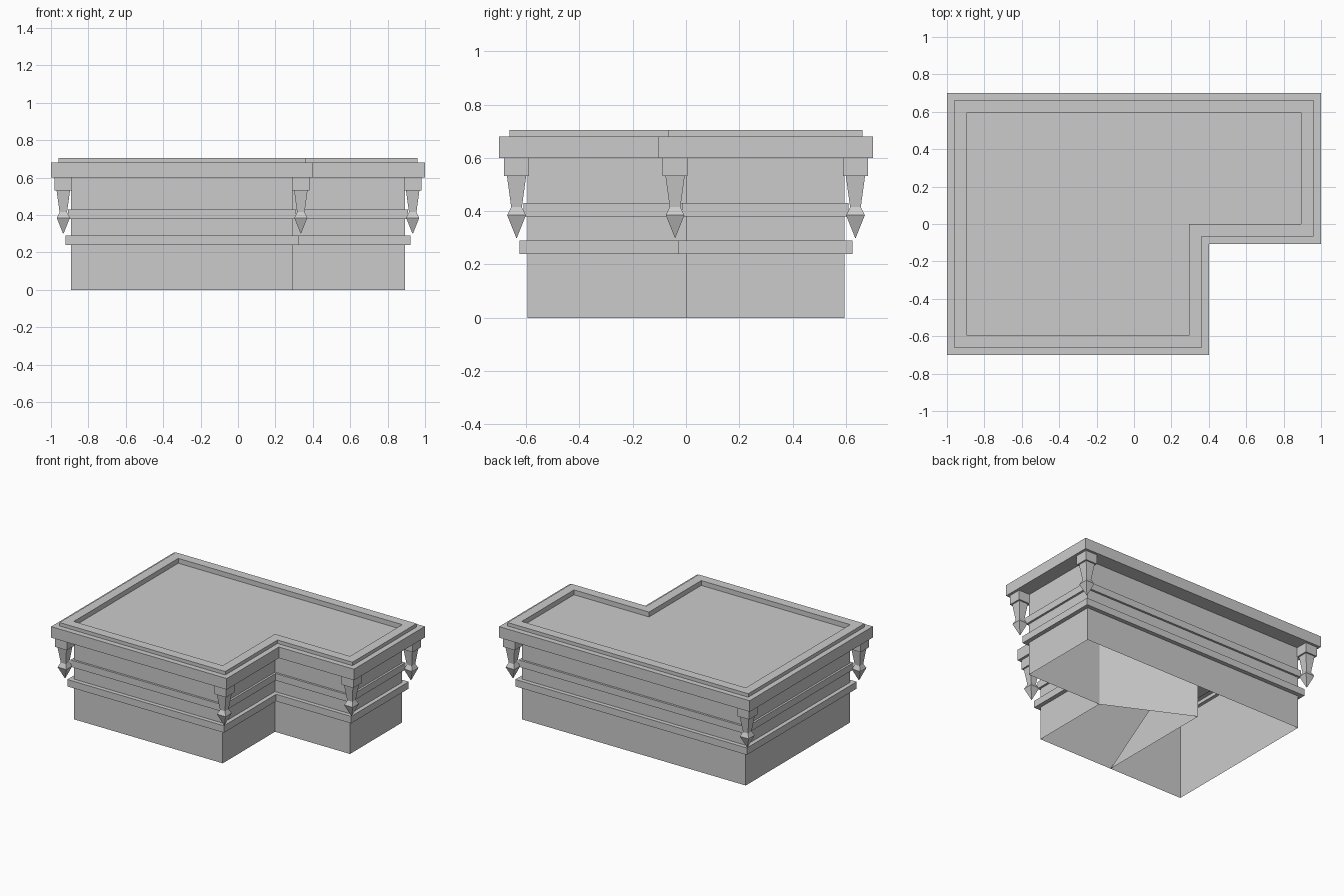
import bpy, bmesh

if "Cube" in bpy.data.objects:
    bpy.data.objects.remove(bpy.data.objects["Cube"], do_unlink=True)

stone = bpy.data.materials.new("grey stone")
stone.use_nodes = True
GREY = (0.6, 0.6, 0.6, 1)
stone.diffuse_color = GREY
stone.node_tree.nodes["Principled BSDF"].inputs["Base Color"].default_value = GREY

X, Y = 0.893, 0.595          # wall half sizes
NX, NY = 0.295, 0.0          # inner corner of the L plan


def plan(o):
    """L-shaped outline, pushed outward by o."""
    return [(-X - o, -Y - o), (NX + o, -Y - o), (NX + o, NY - o),
            (X + o, NY - o), (X + o, Y + o), (-X - o, Y + o)]


def finish(name, bm):
    mesh = bpy.data.meshes.new(name)
    bm.to_mesh(mesh)
    bm.free()
    mesh.materials.append(stone)
    obj = bpy.data.objects.new(name, mesh)
    bpy.context.collection.objects.link(obj)
    return obj


def sweep(name, profile, closed=False, cap=False):
    """Run a profile of (offset, height) points around the L plan."""
    bm = bmesh.new()
    rings = [[bm.verts.new((x, y, z)) for x, y in plan(o)] for o, z in profile]
    pairs = list(zip(rings, rings[1:]))
    if closed:
        pairs.append((rings[-1], rings[0]))
    for a, b in pairs:
        for i in range(len(a)):
            j = (i + 1) % len(a)
            bm.faces.new((a[i], a[j], b[j], b[i]))
    if cap:
        bm.faces.new(rings[-1])
    return finish(name, bm)


# Walls and the two string courses
sweep("walls", [(0, 0), (0, 0.6)])
sweep("lower_band", [(0, 0.24), (0.03, 0.24), (0.03, 0.29), (0, 0.29)])
sweep("upper_band", [(0, 0.38), (0.015, 0.38), (0.015, 0.43), (0, 0.43)])

# Overhanging cornice, raised coping and sunken roof deck
sweep("cornice_and_roof", [(0, 0.6), (0.106, 0.6), (0.106, 0.68), (0.067, 0.68),
                           (0.067, 0.705), (0, 0.705), (0, 0.67)], cap=True)

# Pointed drop pendants under the outer corners: (half width, height)
PENDANT = [(0.047, 0.6), (0.047, 0.532), (0.036, 0.532), (0.02, 0.415),
           (0.035, 0.385), (0.001, 0.3)]


def pendant(name, cx, cy):
    bm = bmesh.new()
    rings = [[bm.verts.new((cx + sx * r, cy + sy * r, z))
              for sx, sy in ((-1, -1), (1, -1), (1, 1), (-1, 1))] for r, z in PENDANT]
    for a, b in zip(rings, rings[1:]):
        for i in range(4):
            j = (i + 1) % 4
            bm.faces.new((a[j], a[i], b[i], b[j]))
    bm.faces.new(rings[0])
    bm.faces.new(rings[-1][::-1])
    finish(name, bm)


for i, (px, py) in enumerate(plan(0.041)):
    if i != 2:               # the inward corner has none
        pendant(f"corner_pendant_{i + 1}", px, py)

# Thin partitions inside the hollow body
bm = bmesh.new()
mid = (-0.3, 0.29)
a, b, c = (bm.verts.new((*p, 0)) for p in ((NX, NY), mid, (-0.3, -Y)))
a2, b2 = (bm.verts.new((*p, 0.6)) for p in ((NX, NY), mid))
bm.faces.new((a, b, b2, a2))
bm.faces.new((b, c, b2))
finish("inner_partitions", bm)
